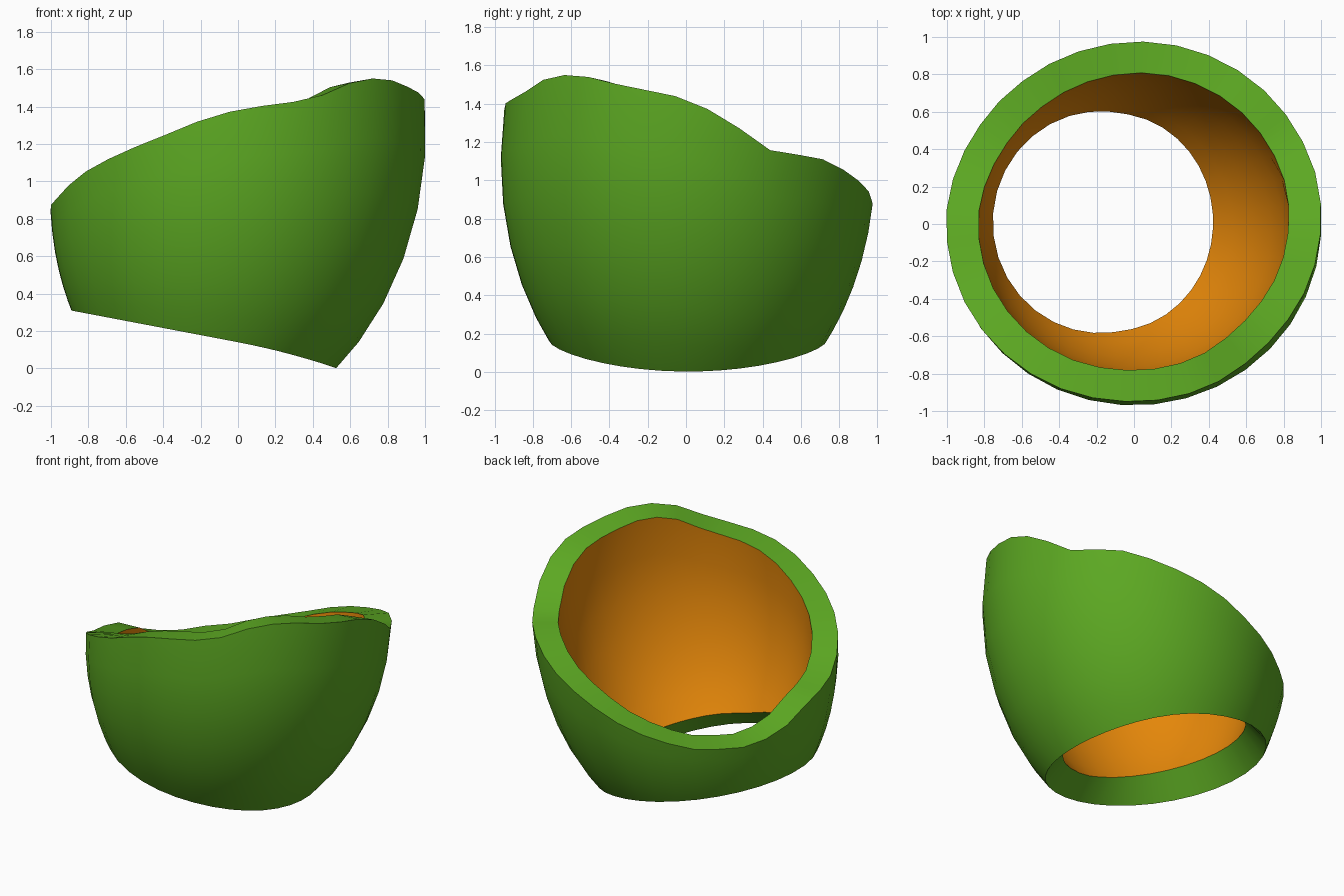
import bpy, bmesh, math

cube = bpy.data.objects.get("Cube")
if cube:
    bpy.data.objects.remove(cube, do_unlink=True)


def make_material(name, color):
    mat = bpy.data.materials.new(name)
    mat.use_nodes = True
    mat.diffuse_color = color
    mat.node_tree.nodes["Principled BSDF"].inputs["Base Color"].default_value = color
    return mat


green = make_material("green", (0.107, 0.392, 0.016, 1))
orange = make_material("orange", (0.78, 0.242, 0.003, 1))

SEGMENTS, ROWS, MID = 36, 7, 1.1

# Height of the wavy upper rim by angle in degrees
RIM = [(-44, 1.55), (-34, 1.54), (-17, 1.48), (-8, 1.46), (2, 1.41), (13, 1.31),
       (25, 1.16), (46, 1.11), (57, 1.05), (69, 0.98), (80, 0.92), (100, 0.78),
       (124, 0.67), (150, 0.65), (165, 0.73), (177, 0.84), (199, 0.92), (211, 1.02),
       (223, 1.10), (248, 1.26), (259, 1.34), (270, 1.39), (293, 1.44),
       (304, 1.52), (316, 1.55)]


def rim_height(deg):
    for (a, za), (b, zb) in zip(RIM, RIM[1:]):
        if a <= deg <= b:
            return za + (zb - za) * (deg - a) / (b - a)


def shell_point(angle, z, radius, depth):
    """Point on a leaning, stretched globe at the given height."""
    r = radius * math.sqrt(max(0, 1 - ((MID - z) / depth) ** 2))
    lean = -0.085 * (MID - z)
    return (lean + r * math.cos(angle), 0.01 + 0.98 * r * math.sin(angle), z)


def hole_height(angle):
    """Height of the tilted lower opening where it meets the outer wall."""
    z = 0.15
    for _ in range(25):
        x = shell_point(angle, z, 1, 1.4)[0]
        z = 0.14 - 0.19 * x - 0.14 * max(x, 0) ** 2
    return z


# Closed wall section for each angle: up the outside, down the inside
bm = bmesh.new()
columns = []
for i in range(SEGMENTS):
    deg = -44 + 360 * i / SEGMENTS
    angle = math.radians(deg)
    top, bottom = rim_height(deg), hole_height(angle)
    inner_top = MID + (top - MID) * 0.95
    inner_bottom = bottom + 0.12 + 0.04 * abs(math.cos(angle))
    steps = [(k / (ROWS - 1)) ** 1.3 for k in range(ROWS)]
    section = [shell_point(angle, bottom + (top - bottom) * t, 1, 1.4) for t in steps]
    section += [shell_point(angle, inner_bottom + (inner_top - inner_bottom) * t, 0.83, 1.18)
                for t in reversed(steps)]
    columns.append([bm.verts.new(p) for p in section])

count = 2 * ROWS
for i in range(SEGMENTS):
    a, b = columns[i], columns[(i + 1) % SEGMENTS]
    for k in range(count):
        n = (k + 1) % count
        face = bm.faces.new((a[k], b[k], b[n], a[n]))
        # Inside wall is orange; outside and both rims are green
        face.material_index = 1 if ROWS <= k < count - 1 else 0
bmesh.ops.recalc_face_normals(bm, faces=bm.faces)

mesh = bpy.data.meshes.new("hollow_shell")
bm.to_mesh(mesh)
bm.free()
mesh.materials.append(green)
mesh.materials.append(orange)
shell = bpy.data.objects.new("hollow_shell", mesh)
bpy.context.collection.objects.link(shell)

bpy.ops.object.select_all(action='DESELECT')
shell.select_set(True)
bpy.context.view_layer.objects.active = shell
bpy.ops.object.shade_smooth_by_angle(angle=math.radians(40))
